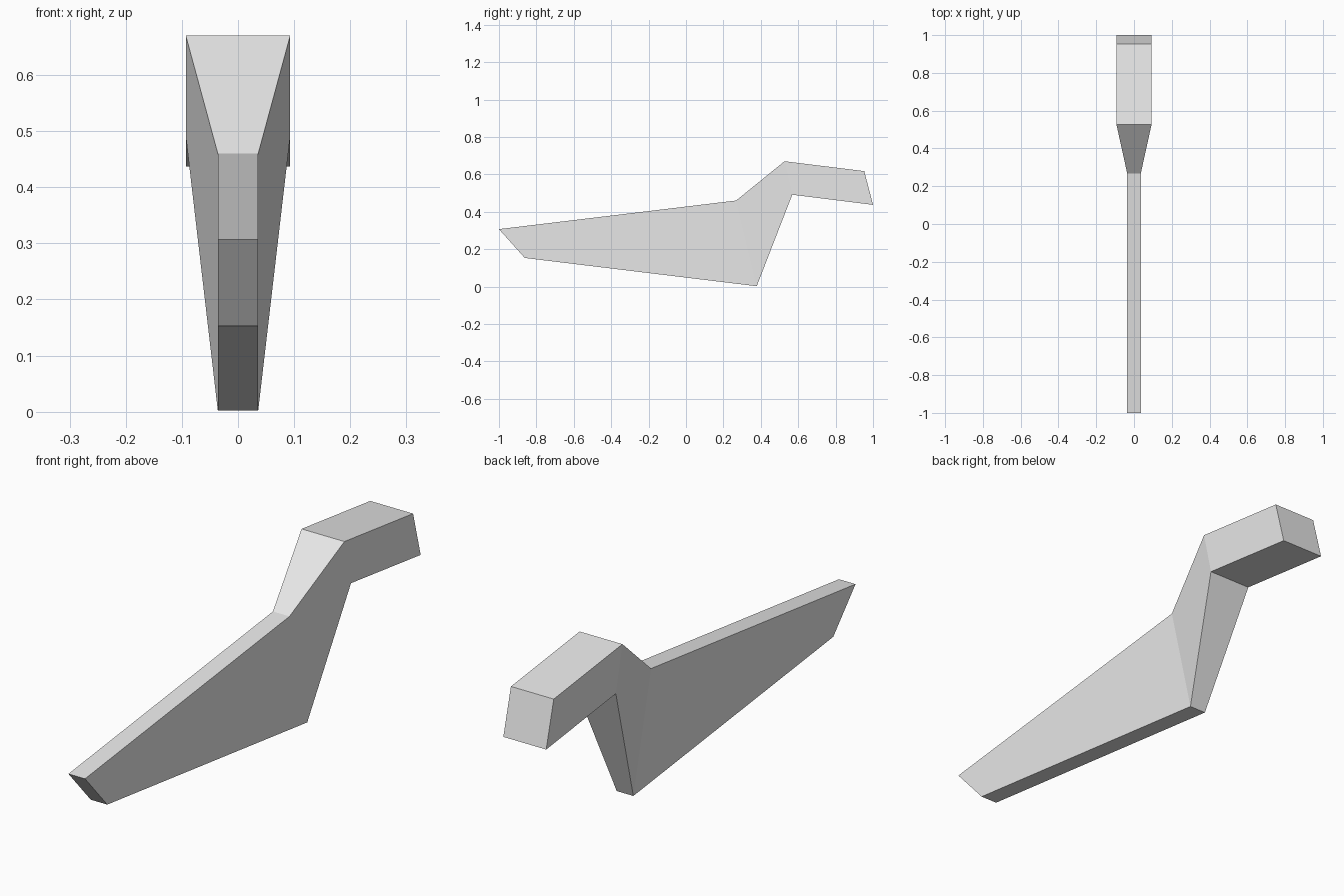
import bpy
import bmesh

cube = bpy.data.objects.get("Cube")
if cube:
    bpy.data.objects.remove(cube, do_unlink=True)

# Plain light grey material
grey = bpy.data.materials.new("light_grey")
grey.use_nodes = True
colour = (0.8, 0.8, 0.8, 1.0)
grey.diffuse_color = colour
grey.node_tree.nodes["Principled BSDF"].inputs["Base Color"].default_value = colour

# Cross-sections from front to back: top (y, z), bottom (y, z), half width
BLADE, GRIP = 0.036, 0.093
sections = [
    ((-1.0, 0.307), (-0.862, 0.153), BLADE),   # blade tip
    ((0.268, 0.46), (0.378, 0.002), BLADE),    # blade root
    ((0.527, 0.67), (0.568, 0.491), GRIP),     # widened shoulder
    ((0.953, 0.617), (1.0, 0.437), GRIP),      # back end
]


def loft(name, sections, material):
    """Skin the rectangular sections and cap both ends."""
    bm = bmesh.new()
    rings = []
    for top, bottom, w in sections:
        corners = [(-w, *top), (w, *top), (w, *bottom), (-w, *bottom)]
        rings.append([bm.verts.new(c) for c in corners])
    for a, b in zip(rings, rings[1:]):
        for i in range(4):
            j = (i + 1) % 4
            bm.faces.new((a[i], a[j], b[j], b[i]))
    bm.faces.new(rings[0])
    bm.faces.new(rings[-1])
    bmesh.ops.recalc_face_normals(bm, faces=bm.faces)
    mesh = bpy.data.meshes.new(name)
    bm.to_mesh(mesh)
    bm.free()
    mesh.materials.append(material)
    obj = bpy.data.objects.new(name, mesh)
    bpy.context.collection.objects.link(obj)
    return obj


# Cranked blade with its wide back block, one continuous body
loft("cranked_blade", sections, grey)
